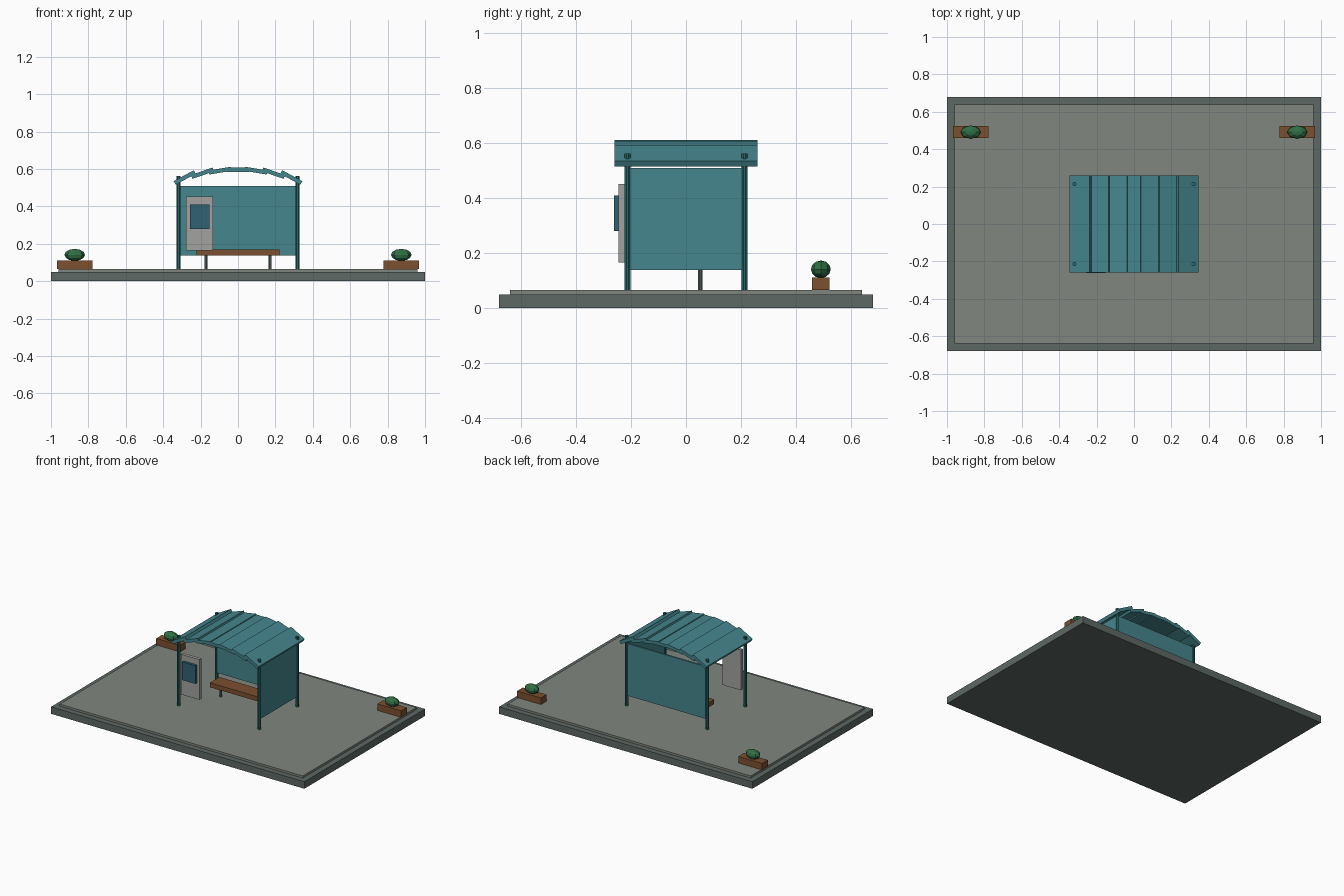
import bpy
from math import radians

if "Cube" in bpy.data.objects:
    bpy.data.objects.remove(bpy.data.objects["Cube"])

def material(name, r, g, b):
    m = bpy.data.materials.new(name)
    m.diffuse_color = (r, g, b, 1)
    m.use_nodes = True
    m.node_tree.nodes["Principled BSDF"].inputs["Base Color"].default_value = m.diffuse_color
    return m

TEAL = material("teal", 0.06, 0.24, 0.27)
DARK_TEAL = material("dark teal", 0.02, 0.14, 0.14)
SCREEN = material("screen blue", 0.03, 0.12, 0.17)
WOOD = material("wood", 0.20, 0.08, 0.03)
LEAF = material("leaf green", 0.03, 0.16, 0.06)
STONE = material("dark stone", 0.11, 0.14, 0.13)
PAVING = material("paving", 0.22, 0.24, 0.21)
PANEL = material("panel grey", 0.36, 0.37, 0.35)

def finish(name, mat):
    o = bpy.context.object
    o.name = name
    o.data.materials.append(mat)
    return o

def box(name, x0, x1, y0, y1, z0, z1, mat, tilt=0):
    bpy.ops.mesh.primitive_cube_add(
        size=1, location=((x0 + x1) / 2, (y0 + y1) / 2, (z0 + z1) / 2), rotation=(0, tilt, 0))
    o = finish(name, mat)
    o.scale = (x1 - x0, y1 - y0, z1 - z0)
    return o

def pole(name, x, y, z0, z1, r, mat):
    bpy.ops.mesh.primitive_cylinder_add(
        vertices=8, radius=r, depth=z1 - z0, location=(x, y, (z0 + z1) / 2),
        rotation=(0, 0, radians(22.5)))
    return finish(name, mat)

# ground
box("base_slab", -1, 1, -0.68, 0.68, 0, 0.05, STONE)
box("paving_slab", -0.96, 0.96, -0.64, 0.64, 0.05, 0.065, PAVING)

# shelter frame and walls (left side stays open)
for sx, side in ((-1, "left"), (1, "right")):
    for sy, end in ((-1, "front"), (1, "back")):
        pole(f"{end}_{side}_post", sx * 0.318, sy * 0.213, 0.065, 0.563, 0.0115, DARK_TEAL)
box("back_wall", -0.315, 0.315, 0.207, 0.219, 0.138, 0.51, TEAL)
box("right_wall", 0.312, 0.324, -0.21, 0.21, 0.138, 0.51, TEAL)

# arched roof of overlapping tilted slats
for t in range(-3, 4):
    x, z = t * 0.095, 0.596 - 0.0046 * t * t
    box(f"roof_slat_{t + 4}", x - 0.061, x + 0.061, -0.26, 0.26,
        z - 0.011, z + 0.011, TEAL, tilt=radians(9.5 * t))

# information board
box("info_board", -0.278, -0.133, -0.245, -0.222, 0.165, 0.452, PANEL)
box("info_screen", -0.257, -0.153, -0.262, -0.245, 0.28, 0.41, SCREEN)

# bench
box("bench_seat", -0.223, 0.223, 0.0, 0.107, 0.138, 0.17, WOOD)
for sx, side in ((-1, "left"), (1, "right")):
    pole(f"bench_{side}_leg", sx * 0.172, 0.052, 0.065, 0.138, 0.0085, STONE)

# planters
for sx, side in ((-1, "left"), (1, "right")):
    c = sx * 0.873
    box(f"{side}_planter", c - 0.094, c + 0.094, 0.459, 0.523, 0.065, 0.112, WOOD)
    bpy.ops.mesh.primitive_uv_sphere_add(
        segments=8, ring_count=6, radius=1, location=(c, 0.491, 0.141))
    finish(f"{side}_shrub", LEAF).scale = (0.055, 0.036, 0.032)
